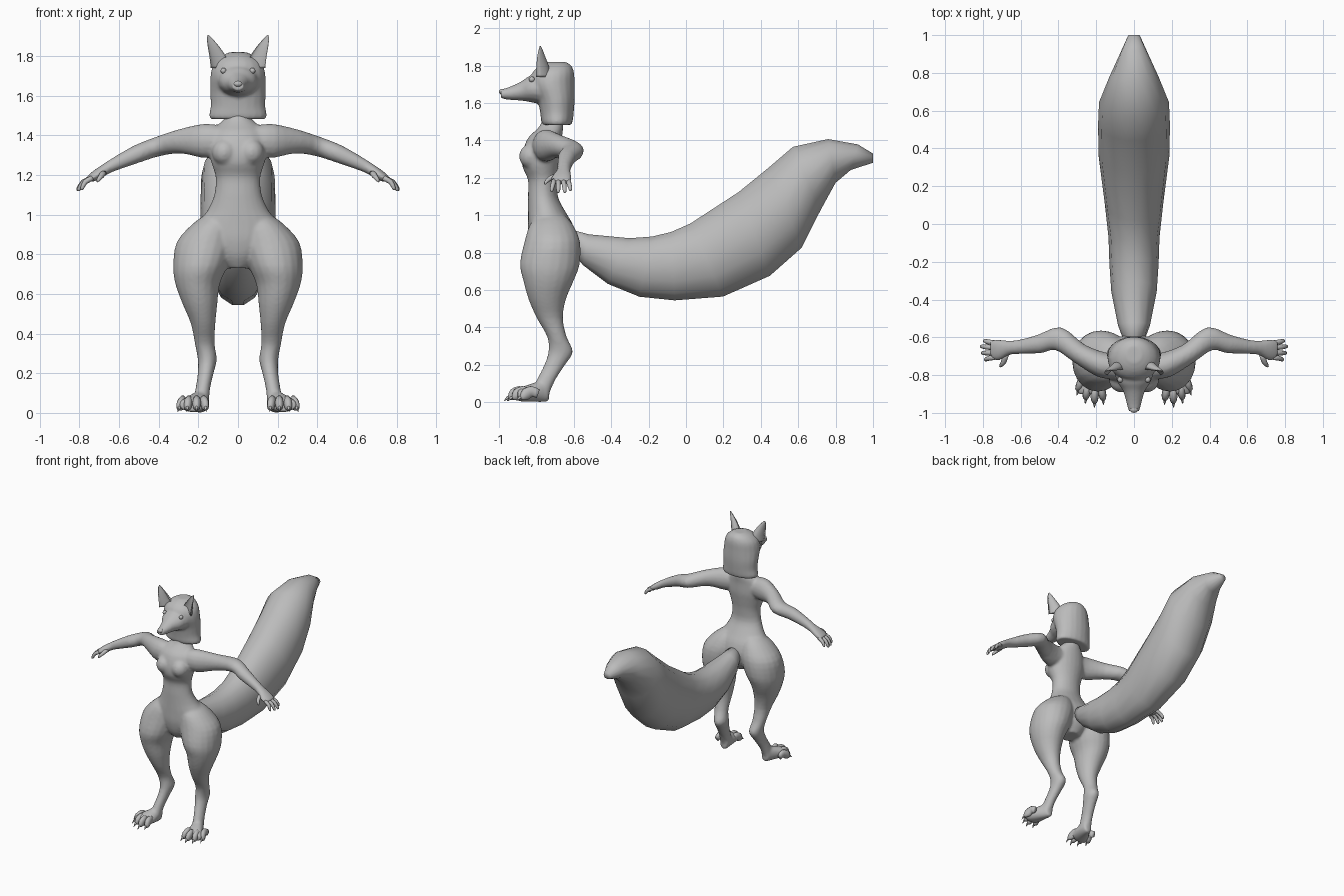
import bpy, bmesh, math
from mathutils import Vector, Matrix

grey = bpy.data.materials.new("soft grey")
grey.diffuse_color = (0.5, 0.5, 0.5, 1)
X, Y, Z = Vector((1, 0, 0)), Vector((0, 1, 0)), Vector((0, 0, 1))


def spline(a, b, c, d, t):
    return 0.5 * (2 * b + (c - a) * t + (2 * a - 5 * b + 4 * c - d) * t * t
                  + (3 * b - a - 3 * c + d) * t ** 3)


def loft(bm, secs, n=16, k=3, front=1.0):
    """Skin through (centre, u, v) sections; front scales the -v half."""
    m, rings = len(secs), []
    fine = []
    for i in range(m - 1):
        q = [secs[max(0, min(m - 1, i + o))] for o in (-1, 0, 1, 2)]
        for j in range(k):
            fine.append([spline(*(s[e] for s in q), j / k) for e in range(3)])
    fine.append(secs[-1])
    for c, u, v in fine:
        ring = []
        for j in range(n):
            a = 2 * math.pi * j / n
            sv = math.sin(a)
            ring.append(bm.verts.new(c + u * math.cos(a) + v * (sv if sv >= 0 else sv * front)))
        rings.append(ring)
    for r, s in zip(rings, rings[1:]):
        for j in range(n):
            bm.faces.new((r[j], r[(j + 1) % n], s[(j + 1) % n], s[j]))
    bm.faces.new(rings[0][::-1])
    bm.faces.new(rings[-1])


def tube(bm, pts, n=12, k=3):
    """Skin along a path of (x, y, z, side radius, height radius)."""
    secs = []
    for i, p in enumerate(pts):
        t = Vector(pts[min(i + 1, len(pts) - 1)][:3]) - Vector(pts[max(i - 1, 0)][:3])
        u = t.cross(Z).normalized()
        v = u.cross(t).normalized()
        secs.append((Vector(p[:3]), u * p[3], v * p[4]))
    loft(bm, secs, n, k)


def ball(bm, c, r):
    bmesh.ops.create_uvsphere(bm, u_segments=14, v_segments=9, radius=1,
                              matrix=Matrix.Translation(c) @ Matrix.Diagonal((*r, 1)))


def finish(name, bm, voxel=0, mirror=False, angle=60):
    bmesh.ops.recalc_face_normals(bm, faces=bm.faces)
    me = bpy.data.meshes.new(name)
    bm.to_mesh(me)
    bm.free()
    ob = bpy.data.objects.new(name, me)
    bpy.context.collection.objects.link(ob)
    me.materials.append(grey)
    me.polygons.foreach_set("use_smooth", [True] * len(me.polygons))
    if mirror:
        ob.modifiers.new("mirror", 'MIRROR')
    if voxel:
        r = ob.modifiers.new("blend", 'REMESH')
        r.mode, r.voxel_size, r.use_smooth_shade = 'VOXEL', voxel, True
        s = ob.modifiers.new("soften", 'SMOOTH')
        s.factor, s.iterations = 0.5, 5
    return ob


# body: torso, legs, feet and arms blended into one skin
bm = bmesh.new()
torso = [(1.56, -.70, .06, .055), (1.49, -.715, .065, .06), (1.455, -.73, .1, .072),
         (1.41, -.755, .135, .092), (1.33, -.77, .148, .105), (1.26, -.775, .134, .1),
         (1.19, -.765, .113, .08), (1.1, -.765, .12, .08), (1.02, -.745, .155, .1),
         (.95, -.725, .205, .12), (.87, -.715, .2, .128), (.79, -.715, .13, .11), (.73, -.72, .06, .07)]
loft(bm, [(Vector((0, y, z)), X * a, Y * b) for z, y, a, b in torso], 24)
leg = [(1.0, .10, -.72, .065, .07), (.95, .125, -.72, .108, .115), (.86, .162, -.715, .148, .148),
       (.74, .19, -.728, .137, .16), (.65, .204, -.735, .112, .135), (.55, .192, -.742, .088, .1),
       (.45, .176, -.728, .062, .07), (.35, .168, -.69, .05, .052), (.27, .155, -.67, .048, .066),
       (.2, .163, -.702, .04, .056), (.12, .178, -.748, .037, .05), (.04, .188, -.785, .042, .052)]
foot = [(.182, -.732, .052, .03, .048), (.187, -.76, .058, .04, .058), (.205, -.82, .052, .058, .05),
        (.225, -.875, .043, .072, .04), (.23, -.9, .04, .066, .032)]
arm = [(.08, -.755, 1.375, .07, .075), (.17, -.745, 1.372, .068, .087), (.29, -.685, 1.37, .055, .062),
       (.4, -.607, 1.345, .063, .05), (.5, -.635, 1.31, .05, .046), (.6, -.65, 1.265, .039, .036),
       (.66, -.655, 1.235, .038, .029), (.715, -.665, 1.2, .056, .026), (.755, -.668, 1.177, .052, .018)]
for s in (1, -1):
    loft(bm, [(Vector((s * x, y, z)), X * a, Y * b) for z, x, y, a, b in leg], 20)
    loft(bm, [(Vector((s * x, y, z)), X * a, Z * b) for x, y, z, a, b in foot], 16)
    tube(bm, [(s * p[0], *p[1:]) for p in arm], 16)
    ball(bm, (s * .068, -.825, 1.315), (.065, .068, .068))
finish("body", bm, .01)

# fingers and thumbs
bm = bmesh.new()
for y0, y1, x1, z1 in ((-.63, -.618, .795, 1.13), (-.655, -.648, .81, 1.12),
                       (-.682, -.683, .805, 1.12), (-.705, -.718, .79, 1.125)):
    tube(bm, [(.735, y0, 1.185, .014, .014), ((.735 + x1) / 2 + .008, (y0 + y1) / 2, 1.165, .013, .013),
              (x1 - .004, y1, z1 + .01, .01, .01), (x1, y1, z1, .004, .004)], 8, 2)
tube(bm, [(.68, -.69, 1.21, .018, .015), (.69, -.73, 1.195, .014, .013),
          (.705, -.75, 1.175, .009, .009), (.71, -.755, 1.165, .003, .003)], 8, 2)
finish("fingers", bm, mirror=True)

# toes and claws
toes, claws = bmesh.new(), bmesh.new()
for x0, x1, y1 in ((.172, .163, -.925), (.208, .209, -.94), (.248, .256, -.92), (.278, .297, -.875)):
    tube(toes, [(x0, y1 + .085, .045, .016, .025), (x0, y1 + .05, .058, .021, .03),
                ((x0 + x1) / 2, y1 + .02, .043, .021, .032), (x1, y1, .025, .015, .018),
                (x1, y1 - .008, .022, .006, .008)], 10, 2)
    tube(claws, [(x1, y1 + .01, .03, .009, .011), (x1, y1 - .015, .024, .007, .008),
                 (x1 + (x1 - x0) / 3, y1 - .032, .006, .001, .001)], 8, 2)
finish("toes", toes, mirror=True)
finish("claws", claws, mirror=True)

# head with cheek ruff and muzzle
bm = bmesh.new()
skull = [(1.482, -.69, .138, .076), (1.5, -.69, .146, .084), (1.55, -.69, .138, .09),
         (1.62, -.695, .141, .1), (1.7, -.714, .139, .118), (1.76, -.71, .124, .112),
         (1.8, -.698, .085, .085), (1.82, -.69, .04, .045)]
loft(bm, [(Vector((0, y, z)), X * a, Y * b) for z, y, a, b in skull], 20)
muzzle = [(-.74, 1.675, .115, .088), (-.83, 1.676, .092, .072), (-.88, 1.664, .06, .052),
          (-.94, 1.652, .042, .036), (-.99, 1.648, .03, .024)]
loft(bm, [(Vector((0, y, z)), X * a, Z * b) for y, z, a, b in muzzle], 16)
finish("head", bm, .009)

# pointed ears, hollow at the front
bm = bmesh.new()
ear = [(.092, -.785, 1.74, .046, .06), (.1, -.785, 1.79, .043, .052),
       (.122, -.785, 1.845, .03, .032), (.143, -.782, 1.888, .014, .013), (.15, -.78, 1.906, .003, .003)]
loft(bm, [(Vector((x, y, z)), X * a - Y * a * .35, Y * b) for x, y, z, a, b in ear], 14, 3, -.35)
finish("ears", bm, mirror=True)

# eyes and nose
bm = bmesh.new()
ball(bm, (.073, -.824, 1.726), (.015, .016, .015))
finish("eyes", bm, mirror=True)
bm = bmesh.new()
ball(bm, (0, -.982, 1.66), (.023, .018, .016))
finish("nose", bm)

# bushy tail: top point, bottom point and half width of each section
bm = bmesh.new()
tail = [(-.67, .94, -.62, .81, .045), (-.52, .9, -.55, .73, .085), (-.3, .88, -.42, .63, .12),
        (-.18, .89, -.25, .56, .13), (-.08, .915, -.06, .54, .135), (.02, .96, .2, .56, .155),
        (.28, 1.13, .45, .67, .188), (.44, 1.26, .62, .82, .19), (.57, 1.37, .72, 1.02, .185),
        (.76, 1.41, .8, 1.17, .13), (.92, 1.38, .88, 1.24, .075), (1.0, 1.33, 1.0, 1.28, .03)]
loft(bm, [(Vector((0, (a + c) / 2, (b + d) / 2)), X * w, Vector((0, a - c, b - d)) / 2)
          for a, b, c, d, w in tail], 14, 1)
finish("tail", bm)
